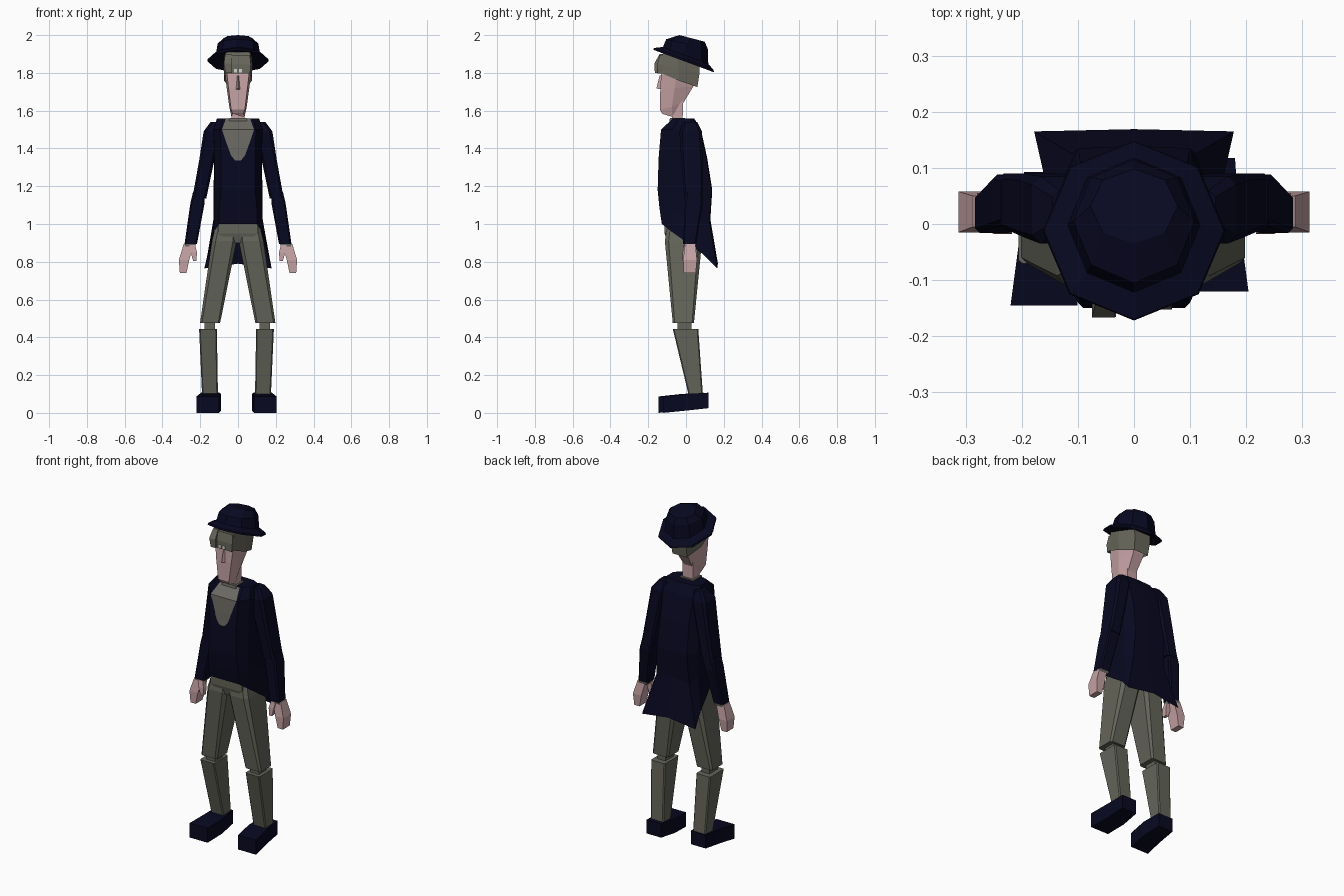
import bpy, bmesh, math


def material(name, rgb):
    m = bpy.data.materials.new(name)
    m.diffuse_color = (*rgb, 1)
    return m


NAVY = material("navy cloth", (0.0025, 0.0025, 0.015))
GREY = material("grey trousers", (0.125, 0.127, 0.10))
HAIR = material("grey hair", (0.14, 0.135, 0.105))
SHIRT = material("shirt", (0.145, 0.14, 0.12))
SKIN = material("skin", (0.56, 0.36, 0.37))
EYE = material("eye white", (0.65, 0.65, 0.62))


def loft(name, rings, mat, caps=(True, True), closed=True, sx=1, dx=0, dy=0):
    """Skin a list of equal-length point rings into one flat-shaded mesh."""
    bm = bmesh.new()
    vs = [[bm.verts.new((x * sx + dx, y + dy, z)) for x, y, z in r] for r in rings]
    n = len(rings[0])
    for a, b in zip(vs, vs[1:]):
        for i in range(n if closed else n - 1):
            j = (i + 1) % n
            bm.faces.new((a[i], a[j], b[j], b[i]))
    if caps[0]:
        bm.faces.new(vs[0])
    if caps[1]:
        bm.faces.new(vs[-1])
    bmesh.ops.recalc_face_normals(bm, faces=bm.faces)
    me = bpy.data.meshes.new(name)
    bm.to_mesh(me)
    bm.free()
    me.materials.append(mat)
    ob = bpy.data.objects.new(name, me)
    bpy.context.collection.objects.link(ob)
    return ob


def box(z, x0, x1, y0, y1, tilt=0.0, c=0.0):
    """Rectangular ring; c cuts the corners, tilt lowers z towards +y."""
    if c:
        p = [(x0 + c, y0), (x1 - c, y0), (x1, y0 + c), (x1, y1 - c),
             (x1 - c, y1), (x0 + c, y1), (x0, y1 - c), (x0, y0 + c)]
    else:
        p = [(x0, y0), (x1, y0), (x1, y1), (x0, y1)]
    return [(x, y, z - tilt * y) for x, y in p]


def oval(n, rx, y0, y1, z, tilt):
    """Regular n-gon ring squeezed between y0 and y1."""
    cy, ry = (y0 + y1) / 2, (y1 - y0) / 2
    pts = []
    for i in range(n):
        a = 2 * math.pi * i / n - math.pi / 2
        y = cy + ry * math.sin(a)
        pts.append((rx * math.cos(a), y, z - tilt * y))
    return pts


def pair(name, rings, mat, left_dx=0.0, left_dy=0.0):
    loft("right_" + name, rings, mat)
    loft("left_" + name, rings, mat, sx=-1, dx=left_dx, dy=left_dy)


# Legs
pair("thigh", [box(0.99, 0.003, 0.115, -0.10, 0.075, c=0.018),
               box(0.91, 0.004, 0.135, -0.112, 0.085, c=0.02),
               box(0.475, 0.092, 0.198, -0.07, 0.042, c=0.01)], GREY, left_dx=-0.003)
pair("knee", [box(0.50, 0.115, 0.17, -0.045, 0.03),
              box(0.42, 0.115, 0.17, -0.045, 0.03)], GREY, left_dx=-0.008)
pair("shin", [box(0.445, 0.096, 0.19, -0.07, 0.065, c=0.006),
              box(0.09, 0.09, 0.174, 0.015, 0.09, c=0.006)], GREY, left_dx=-0.016)
loft("pelvis", [box(1.03, -0.105, 0.105, -0.112, 0.07),
                box(0.95, -0.105, 0.105, -0.113, 0.08),
                box(0.90, -0.04, 0.04, -0.10, 0.06)], GREY)


# Shoes, lofted from heel to toe and turned slightly outwards
def shoe_ring(y, x0, x1, z0, z1):
    return [(x0, y, z0), (x1, y, z0), (x1, y, z1), (x0, y, z1)]


pair("shoe", [shoe_ring(0.118, 0.083, 0.18, 0.025, 0.107),
              shoe_ring(0.0, 0.073, 0.188, 0.012, 0.10),
              shoe_ring(-0.12, 0.085, 0.204, 0.0, 0.087)],
     NAVY, left_dx=-0.016, left_dy=-0.025)


# Coat: eight-sided shell, open at the hem, long tail behind
def coat_ring(z, fx, w, bx, yf, yb, zs=None):
    z1, z2, z3, z4 = zs or (z, z, z, z)
    m = yf * 0.55
    k = yb * 0.55
    return [(fx, yf, z1), (w, m, z2), (w + (bx - fx) * 0.4, k, z3), (bx, yb, z4),
            (0, yb + 0.004, z4 + (0.025 if zs else 0)),
            (-bx, yb, z4), (-w - (bx - fx) * 0.4, k, z3), (-w, m, z2), (-fx, yf, z1)]


loft("coat", [coat_ring(1.558, 0.08, 0.112, 0.08, -0.07, 0.04),
              coat_ring(1.50, 0.095, 0.13, 0.10, -0.132, 0.075),
              coat_ring(1.35, 0.09, 0.125, 0.095, -0.145, 0.108),
              coat_ring(1.18, 0.09, 0.125, 0.10, -0.15, 0.135),
              coat_ring(1.06, 0.10, 0.125, 0.11, -0.14, 0.125,
                        (1.08, 1.06, 1.03, 1.0)),
              coat_ring(0.9, 0.10, 0.13, 0.178, -0.128, 0.165,
                        (1.0, 0.955, 0.84, 0.765))], NAVY, caps=(True, False))

# Shirt front, a thin plate over the coat opening
loft("shirt_front", [[(-w, y, z), (w, y, z)] for z, y, w in
                     [(1.555, -0.078, 0.065), (1.50, -0.138, 0.085),
                      (1.42, -0.146, 0.058), (1.365, -0.149, 0.038),
                      (1.335, -0.152, 0.015)]],
     SHIRT, caps=(False, False), closed=False)
loft("shirt_collar", [box(1.53, -0.052, 0.052, -0.09, 0.0),
                      box(1.562, -0.045, 0.045, -0.085, -0.005)], SHIRT)

# Arms and hands
pair("upper_arm", [box(1.54, 0.09, 0.145, -0.01, 0.06, c=0.012),
                   box(1.49, 0.09, 0.182, -0.035, 0.085, c=0.015),
                   box(1.34, 0.125, 0.205, -0.025, 0.09, c=0.012),
                   box(1.135, 0.168, 0.242, -0.008, 0.09, c=0.01)], NAVY)
pair("forearm", [box(1.17, 0.175, 0.238, 0.0, 0.085, c=0.008),
                 box(1.11, 0.177, 0.252, -0.005, 0.088, c=0.008),
                 box(0.895, 0.217, 0.283, -0.016, 0.055, c=0.008)], NAVY)
pair("cuff", [box(0.90, 0.222, 0.28, -0.01, 0.055),
              box(0.882, 0.226, 0.28, -0.008, 0.052)], SHIRT)
pair("hand", [box(0.895, 0.235, 0.287, -0.005, 0.05),
              box(0.81, 0.258, 0.313, -0.015, 0.058),
              box(0.74, 0.273, 0.308, -0.012, 0.052)], SKIN)
pair("thumb", [box(0.89, 0.227, 0.258, -0.012, 0.015),
               box(0.85, 0.217, 0.25, -0.018, 0.012),
               box(0.805, 0.22, 0.238, -0.018, 0.008)], SKIN)


# Neck and head, six-sided and narrowing to the chin
def head_ring(f, m, b):
    (fx, fy, fz), (mx, my, mz), (bx, by, bz) = f, m, b
    return [(fx, fy, fz), (mx, my, mz), (bx, by, bz),
            (-bx, by, bz), (-mx, my, mz), (-fx, fy, fz)]


loft("neck", [box(1.53, -0.034, 0.034, -0.075, -0.018),
              box(1.70, -0.034, 0.034, -0.072, -0.015)], SKIN)
loft("head", [head_ring((0.028, -0.125, 1.583), (0.035, -0.075, 1.568), (0.022, -0.03, 1.61)),
              head_ring((0.036, -0.138, 1.605), (0.046, -0.075, 1.62), (0.028, -0.012, 1.645)),
              head_ring((0.05, -0.136, 1.72), (0.06, -0.06, 1.72), (0.036, 0.04, 1.73)),
              head_ring((0.058, -0.132, 1.79), (0.068, -0.05, 1.79), (0.045, 0.055, 1.79)),
              head_ring((0.055, -0.11, 1.88), (0.065, -0.04, 1.87), (0.045, 0.05, 1.85))], SKIN)
loft("nose", [[(-0.014, -0.130, 1.712), (0.014, -0.130, 1.712), (0, -0.157, 1.718)],
              [(-0.006, -0.128, 1.785), (0.006, -0.128, 1.785), (0, -0.14, 1.785)]], SKIN)
pair("eye", [box(1.803, 0.005, 0.022, -0.1545, -0.15),
             box(1.820, 0.005, 0.022, -0.1545, -0.15)], EYE)

# Hair cap with a fringe, longer on one side and lower at the back
loft("hair", [head_ring((0.064, -0.135, 1.80), (0.074, -0.04, 1.76), (0.048, 0.06, 1.725)),
              head_ring((0.066, -0.14, 1.84), (0.076, -0.04, 1.83), (0.053, 0.072, 1.80)),
              head_ring((0.065, -0.12, 1.91), (0.075, -0.04, 1.88), (0.055, 0.07, 1.85))],
     HAIR, caps=(False, True))
loft("fringe", [box(1.798, -0.06, 0.064, -0.152, -0.13),
                box(1.845, -0.06, 0.068, -0.152, -0.11),
                box(1.895, -0.06, 0.063, -0.14, -0.09)], HAIR)
loft("fringe_lock", [box(1.80, -0.066, -0.032, -0.165, -0.12),
                     box(1.85, -0.075, -0.035, -0.167, -0.11),
                     box(1.90, -0.068, -0.035, -0.14, -0.09)], HAIR)

# Hat: tilted brim and faceted crown in one piece
loft("hat", [oval(8, 0.105, -0.115, 0.11, 1.872, 0.37),
             oval(8, 0.163, -0.172, 0.148, 1.858, 0.37),
             oval(8, 0.160, -0.170, 0.146, 1.869, 0.37),
             oval(8, 0.118, -0.122, 0.118, 1.892, 0.37),
             oval(8, 0.108, -0.105, 0.115, 1.955, 0.22),
             oval(8, 0.078, -0.035, 0.098, 1.991, 0.26)], NAVY)
